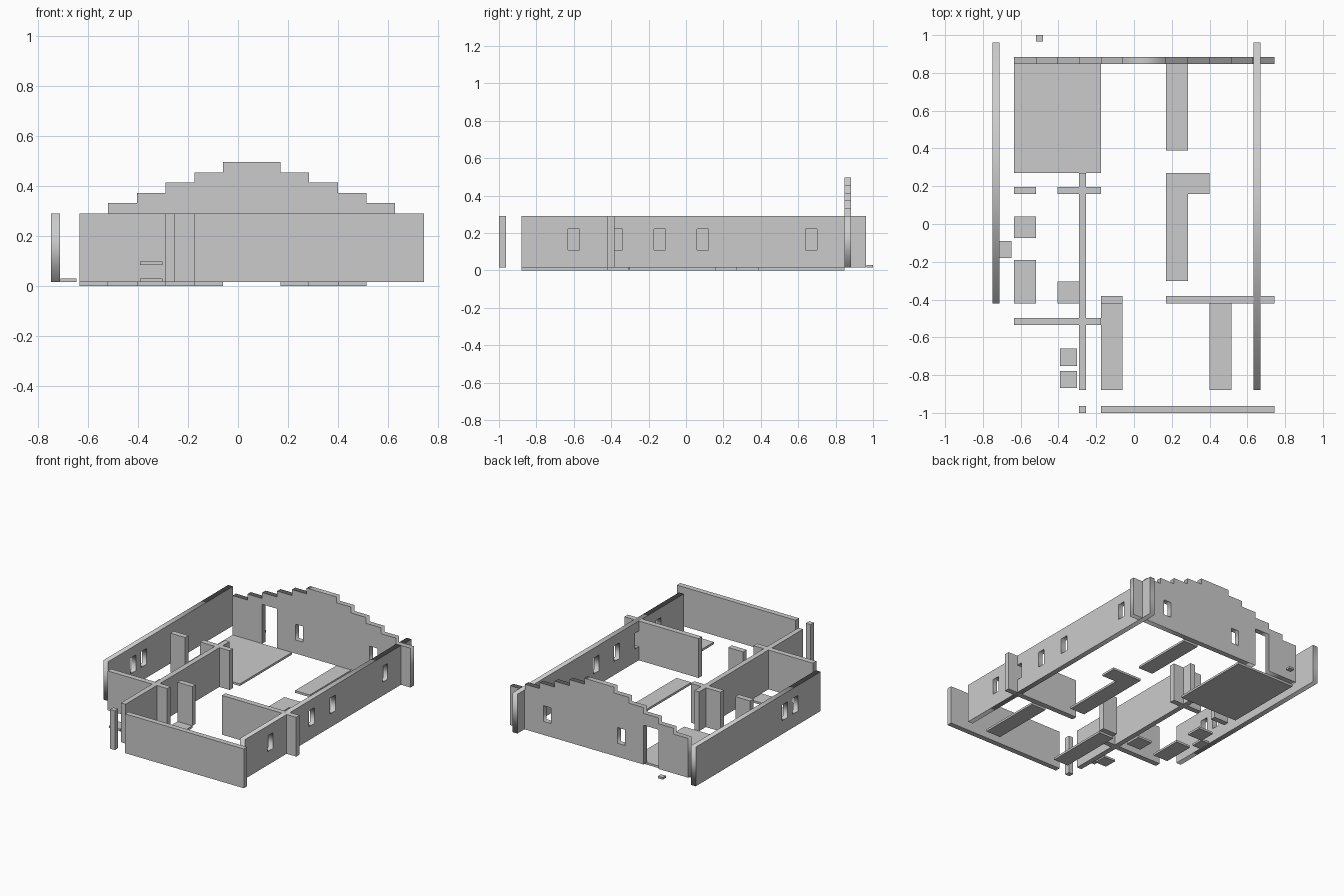
import bpy
from math import pi

if "Cube" in bpy.data.objects:
    bpy.data.objects.remove(bpy.data.objects["Cube"])

Z0, Z1, T = 0.015, 0.29, 0.037   # wall foot, wall top, wall thickness


def box(name, x0, x1, y0, y1, z0, z1):
    v = [(x, y, z) for x in (x0, x1) for y in (y0, y1) for z in (z0, z1)]
    f = [(0, 1, 3, 2), (4, 6, 7, 5), (0, 4, 5, 1), (2, 3, 7, 6), (0, 2, 6, 4), (1, 5, 7, 3)]
    me = bpy.data.meshes.new(name)
    me.from_pydata(v, [], f)
    ob = bpy.data.objects.new(name, me)
    bpy.context.collection.objects.link(ob)
    return ob


def wall_with_openings(name, outline, windows, axis, pos):
    """Extruded upright profile with window holes, running along x or y."""
    cu = bpy.data.curves.new(name, 'CURVE')
    cu.dimensions, cu.fill_mode, cu.extrude = '2D', 'BOTH', T / 2
    holes = [[(w - .03, .11), (w - .03, .22), (w + .03, .22), (w + .03, .11)] for w in windows]
    for pts in [outline] + holes:
        s = cu.splines.new('POLY')
        s.points.add(len(pts) - 1)
        for p, (a, b) in zip(s.points, pts):
            p.co = (a, b, 0, 1)
        s.use_cyclic_u = True
    ob = bpy.data.objects.new(name, cu)
    bpy.context.collection.objects.link(ob)
    if axis == 'x':
        ob.rotation_euler, ob.location = (pi / 2, 0, 0), (0, pos, 0)
    else:
        ob.rotation_euler, ob.location = (pi / 2, 0, pi / 2), (pos, 0, 0)
    bpy.ops.object.select_all(action='DESELECT')
    ob.select_set(True)
    bpy.context.view_layer.objects.active = ob
    bpy.ops.object.convert(target='MESH')


def rect(a, b):
    return [(a, Z0), (b, Z0), (b, Z1), (a, Z1)]


# Outer side walls with windows
wall_with_openings("right_wall", rect(-.88, .962), [-.6, -.37, -.14, .09, .67], 'y', .652)
wall_with_openings("left_wall", rect(-.42, .962), [-.14, -.025], 'y', -.731)

# Back wall: stepped gable, door notch and two windows
M, H = .115, .0413
steps = []
for i in range(5):                       # rising left side
    x = -.52 + i * M
    steps += [(x, Z1 + i * H), (x, Z1 + (i + 1) * H)]
gable = steps + [(.11 - x, z) for x, z in reversed(steps)]
outline = [(-.635, Z0), (-.635, Z1)] + gable + [
    (.745, Z1), (.745, Z0), (-.29, Z0), (-.29, Z1), (-.405, Z1), (-.405, Z0)]
wall_with_openings("back_gable_wall", outline, [-.1175, .4575], 'x', .865)

# Plain walls: name, x0, x1, y0, y1
for w in [
    ("front_wall", -.175, .745, -1, -.963),
    ("front_post", -.291, -.255, -1, -.963),
    ("inner_long_wall", -.291, -.255, -.88, .27),
    ("right_cross_wall", .17, .745, -.42, -.382),
    ("right_cross_stub", -.175, -.06, -.42, -.382),
    ("left_front_cross_wall", -.635, -.175, -.535, -.497),
    ("left_back_cross_stub", -.635, -.52, .158, .196),
    ("left_back_cross_wall", -.405, -.175, .158, .196),
]:
    box(*w, Z0, Z1)

# Thin floor plates
for i, f in enumerate([
    (-.635, -.175, .27, .847),
    (.17, .285, .388, .847),
    (.17, .4, .158, .27),
    (.17, .285, -.302, .158),
    (-.175, -.06, -.88, -.42),
    (.4, .515, -.88, -.42),
    (-.635, -.52, -.42, -.19),
    (-.635, -.52, -.073, .04),
    (-.405, -.291, -.42, -.304),
]):
    box(f"floor_plate_{i}", *f, 0, Z0)

# Small loose slabs
box("left_slab", -.712, -.648, -.18, -.09, Z0, .029)
box("back_doorstep", -.52, -.482, .965, 1, Z0, .029)
box("low_slab", -.393, -.303, -.752, -.66, Z0, .029)
box("high_slab", -.393, -.303, -.868, -.778, .083, .097)
